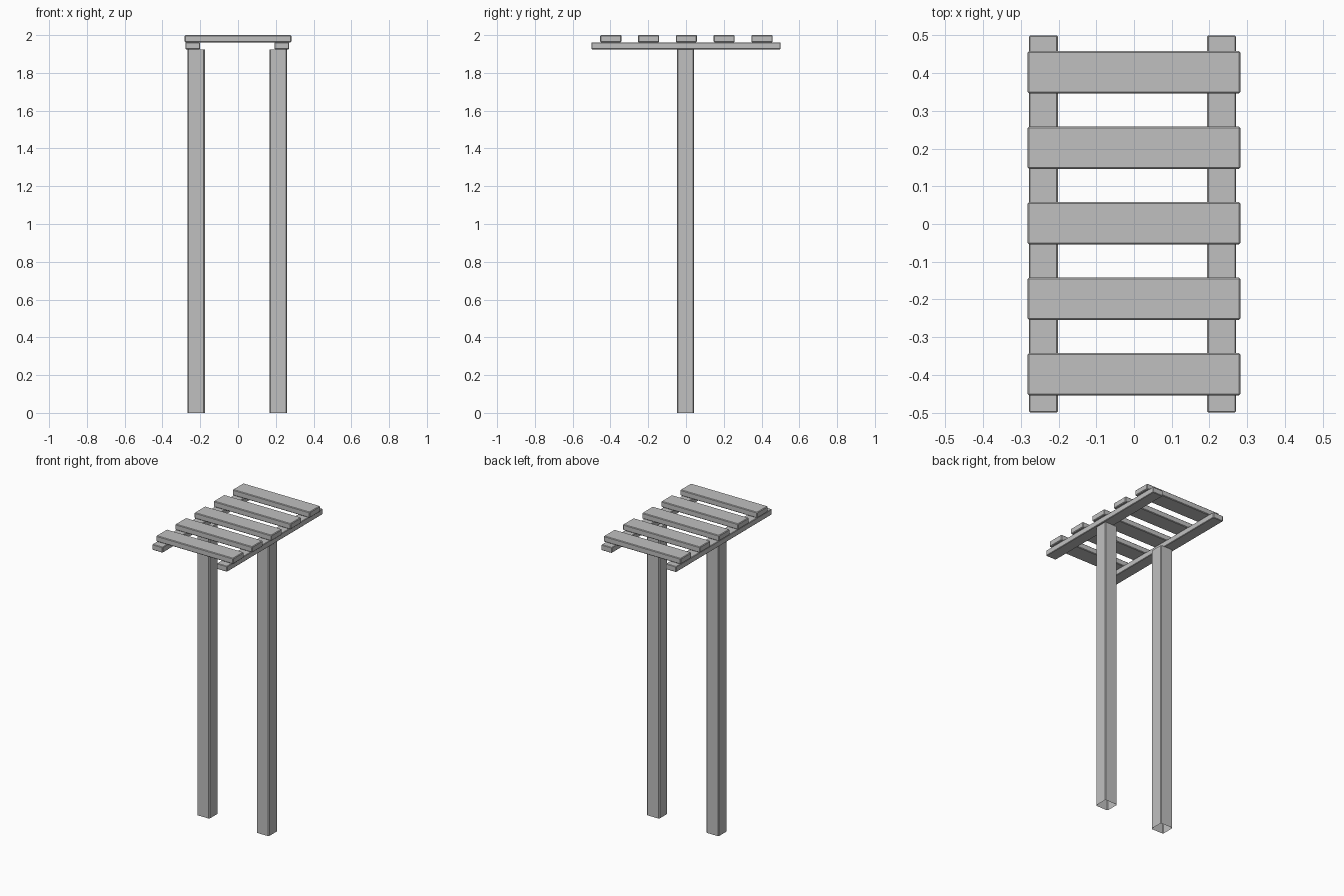
import bpy
import bmesh
from mathutils import Vector

cube = bpy.data.objects.get("Cube")
if cube:
    bpy.data.objects.remove(cube, do_unlink=True)

GREY = (0.53, 0.53, 0.53, 1.0)
grey = bpy.data.materials.new("plain_grey")
grey.use_nodes = True
grey.diffuse_color = GREY
grey.node_tree.nodes["Principled BSDF"].inputs["Base Color"].default_value = GREY


def beam(name, low, high, chamfer, upright=False):
    """Chamfered box between two corners; upright ones are open underneath."""
    low, high = Vector(low), Vector(high)
    size, centre = high - low, (low + high) / 2
    bm = bmesh.new()
    bmesh.ops.create_cube(bm, size=1)
    for v in bm.verts:
        v.co = Vector(a * b for a, b in zip(v.co, size))
    edges = bm.edges[:]
    if upright:
        edges = [e for e in edges
                 if abs(e.verts[0].co.z - e.verts[1].co.z) > size.z / 2]
    bmesh.ops.bevel(bm, geom=edges, offset=chamfer, segments=1, affect='EDGES')
    if upright:
        bm.normal_update()
        bottom = [f for f in bm.faces if f.normal.z < -0.9]
        bmesh.ops.delete(bm, geom=bottom, context='FACES_ONLY')
    mesh = bpy.data.meshes.new(name)
    bm.to_mesh(mesh)
    bm.free()
    mesh.materials.append(grey)
    obj = bpy.data.objects.new(name, mesh)
    obj.location = centre
    bpy.context.collection.objects.link(obj)
    return obj


RAIL_BOTTOM, SLAT_BOTTOM, TOP = 1.925, 1.962, 2.0

# Tall posts and the long rails resting on them
for side, post_x, rail_x in (("right", -0.222, -0.24), ("left", 0.213, 0.232)):
    beam(side + "_post", (post_x - 0.046, -0.048, 0),
         (post_x + 0.046, 0.042, RAIL_BOTTOM), 0.006, upright=True)
    beam(side + "_rail", (rail_x - 0.038, -0.5, RAIL_BOTTOM),
         (rail_x + 0.038, 0.5, SLAT_BOTTOM), 0.003)

# Cross slats on top
for i in range(5):
    y = 0.002 + (i - 2) * 0.2
    beam(f"slat_{i + 1}", (-0.282, y - 0.056, SLAT_BOTTOM),
         (0.282, y + 0.056, TOP), 0.004)
